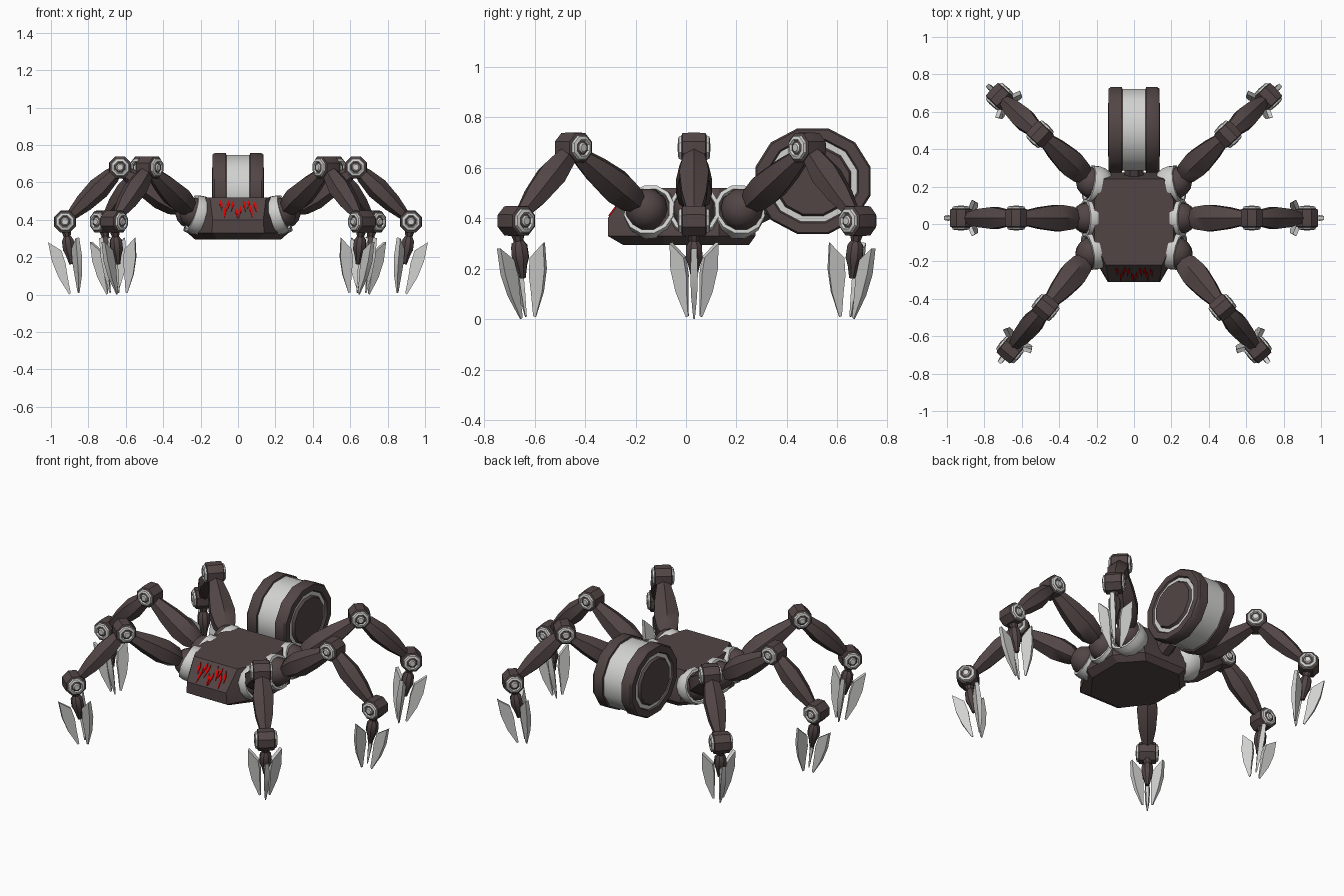
import bpy, bmesh
from math import cos, sin, pi, radians
from mathutils import Matrix, Vector

cube = bpy.data.objects.get("Cube")
if cube:
    bpy.data.objects.remove(cube, do_unlink=True)


def material(name, rgb):
    m = bpy.data.materials.new(name)
    m.use_nodes = True
    m.diffuse_color = (*rgb, 1)
    m.node_tree.nodes["Principled BSDF"].inputs["Base Color"].default_value = (*rgb, 1)
    return m


DARK, LIGHT, RED = 0, 1, 2
MATS = [material("dark brown metal", (0.085, 0.06, 0.06)),
        material("pale grey metal", (0.64, 0.64, 0.63)),
        material("red scratch", (0.7, 0.0, 0.0))]


def finish(name, bm, matrix=Matrix(), angle=35):
    bmesh.ops.recalc_face_normals(bm, faces=bm.faces)
    mesh = bpy.data.meshes.new(name)
    bm.to_mesh(mesh)
    bm.free()
    mesh.transform(matrix)
    for m in MATS:
        mesh.materials.append(m)
    ob = bpy.data.objects.new(name, mesh)
    bpy.context.collection.objects.link(ob)
    bpy.ops.object.select_all(action="DESELECT")
    bpy.context.view_layer.objects.active = ob
    ob.select_set(True)
    bpy.ops.object.shade_smooth_by_angle(angle=radians(angle))


def frame(origin, axis, side=(0, 1, 0)):
    """Matrix whose z runs along axis and whose x runs along side."""
    z = Vector(axis).normalized()
    x = Vector(side)
    x = (x - z * x.dot(z)).normalized()
    return Matrix.Translation(origin) @ Matrix((x, z.cross(x), z)).transposed().to_4x4()


def bridge(bm, a, b, mat):
    n = len(a)
    for i in range(n):
        f = bm.faces.new((a[i], a[(i + 1) % n], b[(i + 1) % n], b[i]))
        f.material_index = mat


def lathe(name, profile, sides, matrix, squash=1.0, angle=35):
    """Turn (height, radius, colour of the band above) about local z."""
    bm = bmesh.new()
    rings = []
    for h, r, mat in profile:
        rings.append([bm.verts.new((r * cos(2 * pi * (i + 0.5) / sides) * squash,
                                    r * sin(2 * pi * (i + 0.5) / sides), h))
                      for i in range(sides)])
    for k in range(len(rings) - 1):
        bridge(bm, rings[k], rings[k + 1], profile[k][2])
    for ring, mat in ((rings[0], profile[0][2]), (rings[-1], profile[-1][2])):
        bm.faces.new(ring).material_index = mat
    finish(name, bm, matrix, angle)


def mirrored(half):
    """Complete a symmetric profile from its lower half, ordered outside in."""
    top = [(-half[i][0], half[i][1], half[max(i - 1, 0)][2])
           for i in reversed(range(len(half)))]
    return half + top


# Body: stacked outlines with a sloped nose
def outline(front, mid, back, z):
    half = [front, (mid, -0.09), (mid, 0.13), back]
    return [(x, y, z) for x, y in half] + [(-x, y, z) for x, y in reversed(half)]


bm = bmesh.new()
levels = [outline((0.11, -0.25), 0.23, (0.12, 0.25), 0.295),
          outline((0.14, -0.31), 0.27, (0.15, 0.275), 0.33),
          outline((0.135, -0.31), 0.26, (0.16, 0.275), 0.40),
          outline((0.15, -0.22), 0.21, (0.16, 0.24), 0.52)]
levels = [[bm.verts.new(p) for p in lv] for lv in levels]
for low, high in zip(levels, levels[1:]):
    bridge(bm, low, high, DARK)
bm.faces.new(levels[0])
bm.faces.new(levels[-1])
finish("body", bm, angle=20)

# Claw scratches lying on the sloped nose: (x, start, end, lean)
SLOPE = frame((0, -0.31, 0.40), (0, -0.12, 0.09), (1, 0, 0))
bm = bmesh.new()
for x, lo, hi, lean in [(-0.09, 0.06, 0.13, -0.004), (-0.068, 0.01, 0.10, 0.006),
                        (-0.05, 0.07, 0.135, 0.005), (-0.03, 0.05, 0.13, 0.008),
                        (-0.008, 0.01, 0.08, -0.005), (0.01, 0.01, 0.09, 0.006),
                        (0.034, 0.05, 0.135, -0.008), (0.055, 0.07, 0.13, 0.005),
                        (0.07, 0.01, 0.10, -0.007), (0.092, 0.05, 0.12, -0.006)]:
    w, mid = 0.008, lo + (hi - lo) * 0.6
    pts = [(x - lean, lo), (x + w, mid), (x + lean, hi), (x - w, mid)]
    rings = [[bm.verts.new((px, py, h)) for px, py in pts] for h in (0, 0.005)]
    bridge(bm, *rings, RED)
    bm.faces.new(rings[1]).material_index = RED
finish("nose_scratches", bm, SLOPE)

# Rear wheel: pale hub band between two dark rims with ringed side discs
wheel = mirrored([(-0.14, 0.135, DARK), (-0.125, 0.143, LIGHT), (-0.125, 0.166, DARK),
                  (-0.135, 0.172, DARK), (-0.135, 0.21, DARK), (-0.125, 0.217, DARK),
                  (-0.065, 0.217, DARK), (-0.062, 0.207, LIGHT)])
lathe("rear_wheel", wheel, 12, frame((0, 0.503, 0.547), (1, 0, 0)), 1.09)
lathe("wheel_mount", [(0, 0.06, DARK), (0.14, 0.05, DARK)], 8,
      frame((0, 0.22, 0.40), (0, 0.9, 0.4), (1, 0, 0)))

# Leg part profiles
BALL = [(-0.085 * cos(pi * i / 8), max(0.085 * sin(pi * i / 8), 0.004), DARK) for i in range(9)]
CUP = [(-0.108 * cos(pi * i / 10), max(0.108 * sin(pi * i / 10), 0.01), LIGHT)
       for i in range(7)] + [(0.035, 0.088, LIGHT), (0, 0.08, LIGHT)]
JOINT = mirrored([(-0.066, 0.016, LIGHT), (-0.06, 0.02, DARK), (-0.056, 0.029, LIGHT),
                  (-0.064, 0.035, LIGHT), (-0.06, 0.048, LIGHT), (-0.05, 0.052, DARK),
                  (-0.046, 0.062, DARK), (-0.022, 0.064, DARK)])
UPPER = [(0, 0.025, DARK), (0.07, 0.062, DARK), (0.15, 0.073, DARK),
         (0.26, 0.06, DARK), (0.36, 0.04, DARK), (0.43, 0.018, DARK)]
LOWER = [(0, 0.018, DARK), (0.06, 0.044, DARK), (0.16, 0.06, DARK),
         (0.27, 0.05, DARK), (0.36, 0.03, DARK), (0.40, 0.018, DARK)]
STEM = [(0, 0.045, DARK), (0.08, 0.02, DARK), (0.1, 0.034, DARK),
        (0.15, 0.036, DARK), (0.18, 0.024, DARK), (0.23, 0.012, DARK)]
# Claw blade: (reach, drop, half thickness)
BLADE = [(0.106, 0.095, 0.011), (0.1, 0.2, 0.015), (0.078, 0.29, 0.012),
         (0.036, 0.388, 0.003), (0.026, 0.383, 0.003), (0.03, 0.29, 0.008),
         (0.03, 0.22, 0.01), (0.042, 0.15, 0.011)]


def blade(name, matrix):
    bm = bmesh.new()
    sides = [[bm.verts.new((r, s * t, -d)) for r, d, t in BLADE] for s in (-1, 1)]
    bridge(bm, *sides, LIGHT)
    for ring in sides:
        bm.faces.new(ring).material_index = LIGHT
    finish(name, bm, matrix)


def leg(tag, x, y, heading, cup_heading):
    origin = Matrix.Translation((x, y, 0))
    place = origin @ Matrix.Rotation(heading, 4, "Z")
    hip, knee, ankle = Vector((0, 0, 0.425)), Vector((0.4, 0, 0.68)), Vector((0.695, 0, 0.39))
    # Socket cups face mostly sideways and a little up
    lathe(tag + "_socket", CUP, 12,
          origin @ Matrix.Rotation(cup_heading, 4, "Z") @ frame(hip, (0.92, 0, 0.3)))
    lathe(tag + "_hip_ball", BALL, 12, place @ frame(hip + Vector((0.02, 0, 0.01)), (1, 0, 0.3)))
    lathe(tag + "_upper_leg", UPPER, 6,
          place @ frame(hip + Vector((0.05, 0, 0.02)), knee - hip), 1.12, 50)
    lathe(tag + "_lower_leg", LOWER, 6, place @ frame(knee, ankle - knee), 1.12, 50)
    for part, spot in (("_knee", knee), ("_ankle", ankle)):
        lathe(tag + part, JOINT, 8, place @ frame(spot, (0, 1, 0), (1, 0, 0)))
    # Foot leans inward and carries three blades
    foot = place @ Matrix.Translation(ankle) @ Matrix.Rotation(radians(8.5), 4, "Y")
    lathe(tag + "_foot_stem", STEM, 8, foot @ frame((0, 0, 0), (0, 0, -1)))
    for i in range(3):
        blade(f"{tag}_claw_{i + 1}", foot @ Matrix.Rotation(i * 2 * pi / 3, 4, "Z"))


for tag, x, y, degrees, cup in [("front", 0.216, -0.14, -50, -12), ("middle", 0.23, 0.032, 0, 0),
                                ("rear", 0.21, 0.207, 43, 12)]:
    leg("left_" + tag, x, y, radians(degrees), radians(cup))
    leg("right_" + tag, -x, y, pi - radians(degrees), pi - radians(cup))
